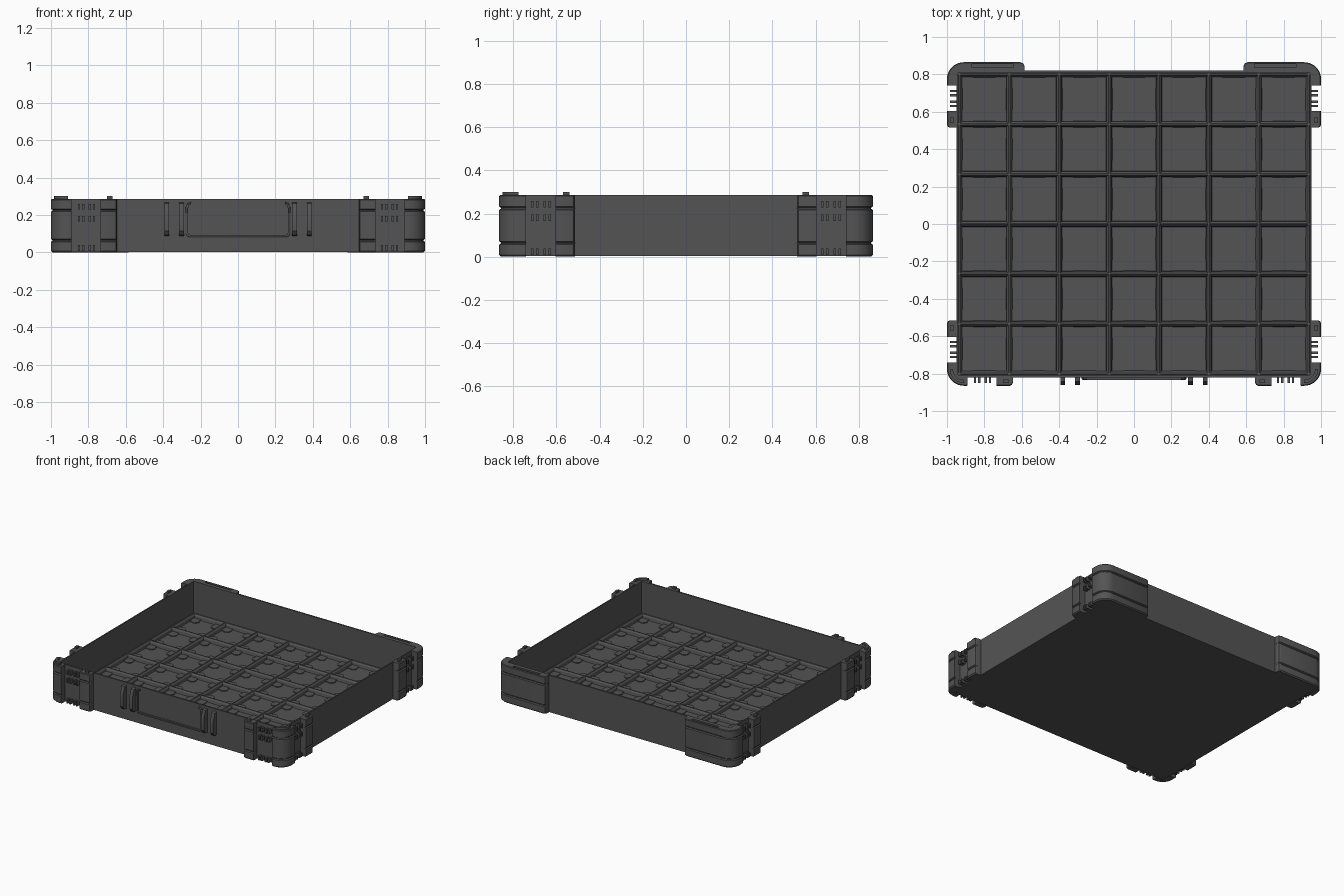
import bpy, bmesh, math

if "Cube" in bpy.data.objects:
    bpy.data.objects.remove(bpy.data.objects["Cube"])

plastic = bpy.data.materials.new("dark_grey_plastic")
plastic.diffuse_color = (0.088, 0.088, 0.088, 1)
plastic.use_nodes = True
plastic.node_tree.nodes["Principled BSDF"].inputs["Base Color"].default_value = plastic.diffuse_color
TOP = 0.285
PITCH = 0.267
SIGNS = ((1, 1), (-1, 1), (1, -1), (-1, -1))


def loft(bm, rings):
    """Closed solid through equal-length rings of 3D points."""
    vr = [[bm.verts.new(p) for p in ring] for ring in rings]
    n = len(vr[0])
    for a, b in zip(vr, vr[1:]):
        for i in range(n):
            j = (i + 1) % n
            bm.faces.new((a[i], a[j], b[j], b[i]))
    bm.faces.new(vr[0][::-1])
    bm.faces.new(vr[-1])


def finish(name, bm):
    bmesh.ops.recalc_face_normals(bm, faces=bm.faces[:])
    me = bpy.data.meshes.new(name)
    bm.to_mesh(me)
    bm.free()
    me.materials.append(plastic)
    ob = bpy.data.objects.new(name, me)
    bpy.context.collection.objects.link(ob)
    return ob


def rect(x0, x1, y0, y1, z):
    return [(x0, y0, z), (x1, y0, z), (x1, y1, z), (x0, y1, z)]


def box(bm, x0, x1, y0, y1, z0, z1):
    loft(bm, [rect(x0, x1, y0, y1, z0), rect(x0, x1, y0, y1, z1)])


def arc(cx, cy, r, a0, a1, n):
    return [(cx + r * math.cos(math.radians(a0 + (a1 - a0) * i / n)),
             cy + r * math.sin(math.radians(a0 + (a1 - a0) * i / n))) for i in range(n + 1)]


# Height levels with inset: rounded bottom edge and two grooves
LEVELS = [(0, 0.008), (0.008, 0), (0.056, 0), (0.061, 0.008), (0.066, 0.008), (0.071, 0),
          (0.217, 0), (0.222, 0.008), (0.227, 0.008), (0.232, 0), (0.28, 0), (TOP, 0.005)]

# Tray shell: floor and thin walls
bm = bmesh.new()
ox, oy, ix, iy = 0.95, 0.82, 0.94, 0.808
loft(bm, [rect(-ox, ox, -oy, oy, 0.003), rect(-ox, ox, -oy, oy, TOP),
          rect(-ix, ix, -iy, iy, TOP), rect(-ix, ix, -iy, iy, 0.014)])
finish("tray_shell", bm)

# Floor grid: tapered ribs with a diamond post at each crossing
bm = bmesh.new()
PROFILE = [(-0.018, 0.012), (-0.014, 0.024), (-0.013, 0.034), (-0.004, 0.045),
           (0.004, 0.045), (0.013, 0.034), (0.014, 0.024), (0.018, 0.012)]
xs = [(i - 3.5) * PITCH for i in range(8)]
ys = [(i - 3) * PITCH for i in range(7)]


def clamp(v, lim):
    return max(-lim, min(lim, v))


for x in xs:
    loft(bm, [[(clamp(x + u, 0.944), y, z) for u, z in PROFILE] for y in (-0.81, 0.81)])
for y in ys:
    loft(bm, [[(x, clamp(y + u, 0.814), z) for u, z in PROFILE] for x in (-0.942, 0.942)])
for x in xs:
    for y in ys:
        loft(bm, [[(clamp(x + r * a, 0.944), clamp(y + r * b, 0.814), z)
                   for a, b in ((1, 0), (0, 1), (-1, 0), (0, -1))]
                  for r, z in ((0.03, 0.012), (0.024, 0.034), (0.012, 0.0445))])
finish("floor_grid", bm)

# Rounded pads in the four corners of every cell
bm = bmesh.new()
pad = [(0.122, 0.122), (0.06, 0.122), (0.06, 0.1)] + arc(0.083, 0.083, 0.03, 165, 285, 6) \
    + [(0.1, 0.06), (0.122, 0.06)]
for i in range(7):
    for j in range(6):
        cx, cy = (i - 3) * PITCH, (j - 2.5) * PITCH
        for sx, sy in SIGNS:
            loft(bm, [[(cx + sx * u, cy + sy * v, z) for u, v in pad] for z in (0.012, 0.02)])
finish("cell_corner_pads", bm)


# Corner bumpers: short at the front, long across the back
def corner_outline(start, c, d):
    return [(start, 0.815), (start, 0.865 - c - d), (start + 0.3 * c, 0.865 - 0.3 * c - d),
            (start + c, 0.865 - d)] + arc(0.91, 0.775, 0.09 - d, 90, 0, 10) \
        + [(1 - d, 0.74), (0.945, 0.74), (0.945, 0.815)]


bumpers = {}
for name, sy, start, c in (("front_corner_bumpers", -1, 0.89, 0.003),
                           ("back_corner_bumpers", 1, 0.585, 0.022)):
    bm = bmesh.new()
    for sx in (1, -1):
        loft(bm, [[(sx * x, sy * y, z) for x, y in corner_outline(start, c, d)]
                  for z, d in LEVELS])
    bumpers[name] = finish(name, bm)

# Slots sunk into the top of the back bumpers
bm = bmesh.new()
for s in (1, -1):
    box(bm, s * 0.645, s * 0.865, 0.836, 0.855, 0.27, 0.31)
cutter = finish("slot_cutter", bm)
cutter.hide_render = True
cutter.hide_viewport = True
mod = bumpers["back_corner_bumpers"].modifiers.new("slots", "BOOLEAN")
mod.operation = "DIFFERENCE"
mod.solver = "EXACT"
mod.object = cutter


# End blocks beside the connector gaps; u runs along the wall, v outward
def end_outline(u0, u1, v0, v1, d):
    c = 0.016
    return [(u0, v0), (u0, v1 - c - d), (u0 + 0.3 * c, v1 - 0.3 * c - d),
            (u0 + c, v1 - d), (u1, v1 - d), (u1, v0)]


bm_end, bm_nub, bm_peg = bmesh.new(), bmesh.new(), bmesh.new()
for sx, sy in SIGNS:
    loft(bm_end, [[(sx * v, sy * u, z) for u, v in end_outline(0.515, 0.605, 0.945, 1, d)]
                  for z, d in LEVELS])
    box(bm_peg, sx * 0.966, sx * 0.984, sy * 0.54, sy * 0.57, 0.28, 0.3)
    if sy < 0:
        loft(bm_end, [[(sx * u, -v, z) for u, v in end_outline(0.648, 0.735, 0.815, 0.865, d)]
                      for z, d in LEVELS])
        box(bm_peg, sx * 0.67, sx * 0.70, -0.849, -0.831, 0.28, 0.3)
        # Curved locating rail on the front corners
        ring = arc(0.91, 0.775, 0.075, 90, 0, 8) + arc(0.91, 0.775, 0.058, 0, 90, 8)
        loft(bm_peg, [[(sx * x, -y, z) for x, y in ring] for z in (0.28, 0.3)])
    # Connector nubs inside the gaps
    for z in (0.008, 0.165, 0.228):
        for k in (-0.042, -0.019, 0.015, 0.038):
            y = 0.673 + k
            box(bm_nub, sx * 0.945, sx * 0.983, sy * (y - 0.006), sy * (y + 0.006), z, z + 0.03)
            if sy < 0:
                x = 0.812 + k
                box(bm_nub, sx * (x - 0.006), sx * (x + 0.006), -0.85, -0.815, z, z + 0.03)
finish("end_blocks", bm_end)
finish("connector_nubs", bm_nub)
finish("stacking_pegs", bm_peg)

# Open-topped frame on the front wall
bm = bmesh.new()
outer = [(0.25, 0.27), (0.27, 0.262), (0.28, 0.24), (0.28, 0.10), (0.274, 0.086), (0.26, 0.08)]
inner = [(0.25, 0.258), (0.26, 0.252), (0.266, 0.238), (0.266, 0.104), (0.263, 0.097), (0.256, 0.094)]


def frame_ring(y, t):
    o = [(a + (c - a) * t, b + (d - b) * t) for (a, b), (c, d) in zip(outer, inner)]
    loop = o + [(-x, z) for x, z in o[::-1]] + [(-x, z) for x, z in inner] + inner[::-1]
    return [(x, y, z) for x, z in loop]


loft(bm, [frame_ring(-0.815, 0), frame_ring(-0.829, 0), frame_ring(-0.834, 0.5)])
finish("front_frame", bm)

# Tapered upright ribs either side of the frame
bm = bmesh.new()
side = [(-0.815, 0.088), (-0.845, 0.092), (-0.862, 0.115), (-0.862, 0.205),
        (-0.842, 0.262), (-0.815, 0.268)]
for x in (-0.381, -0.302, 0.302, 0.381):
    loft(bm, [[(x + u, y, z) for y, z in side] for u in (-0.013, 0.013)])
finish("front_ribs", bm)

# Smooth the curved sides, keep the edges sharp
for ob in bpy.context.scene.objects:
    ob.select_set(ob.name != "slot_cutter")
bpy.context.view_layer.objects.active = bumpers["front_corner_bumpers"]
bpy.ops.object.shade_smooth_by_angle(angle=math.radians(30))
